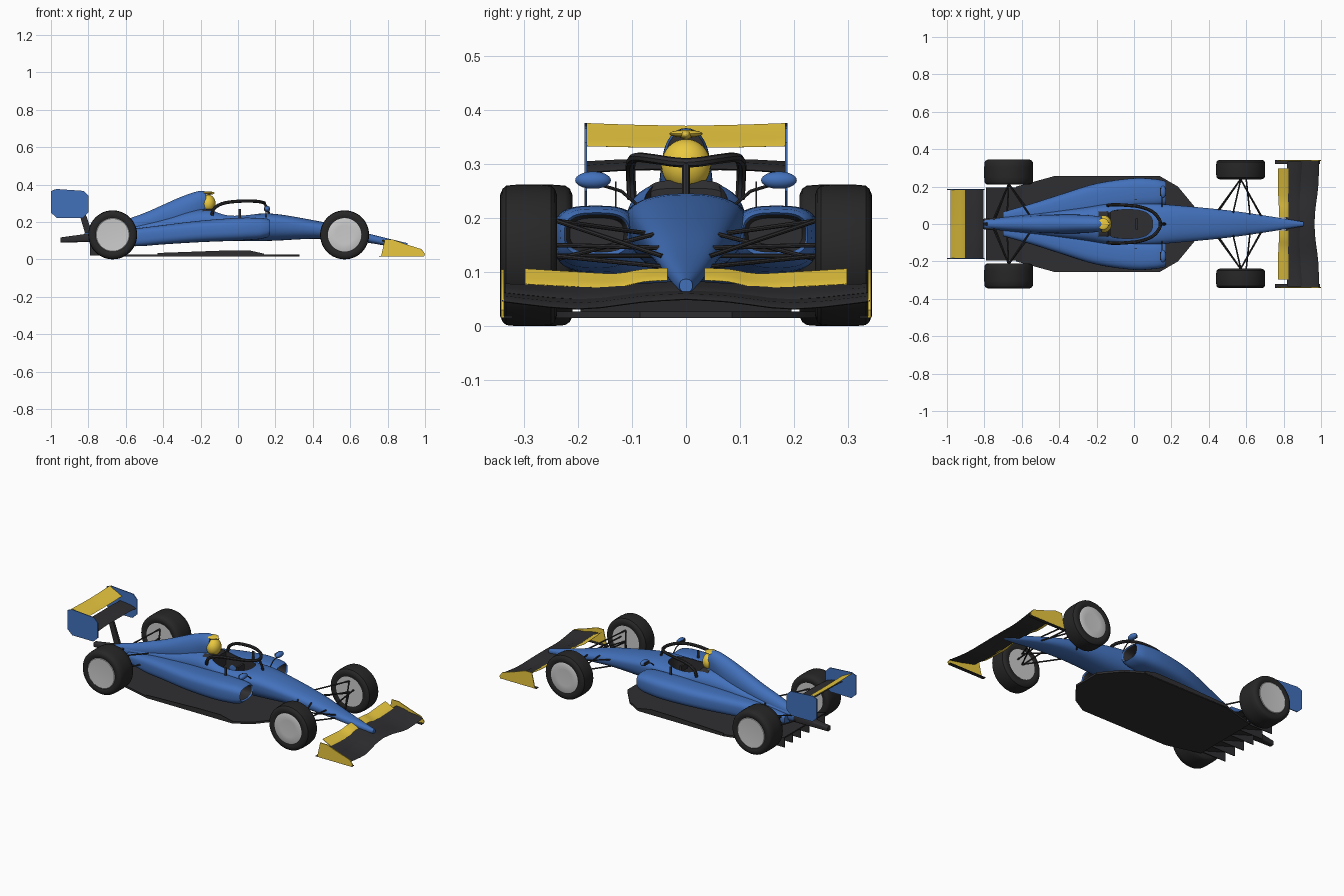
import bpy, bmesh, math
from mathutils import Vector

if "Cube" in bpy.data.objects:
    bpy.data.objects.remove(bpy.data.objects["Cube"])


def material(name, rgb):
    m = bpy.data.materials.new(name)
    m.diffuse_color = (*rgb, 1)
    m.use_nodes = True
    m.node_tree.nodes["Principled BSDF"].inputs["Base Color"].default_value = m.diffuse_color
    return m


BLUE = material("blue_paint", (0.055, 0.165, 0.5))
YELLOW = material("yellow_paint", (0.82, 0.58, 0.05))
DARK = material("carbon", (0.028, 0.028, 0.031))
RUBBER = material("rubber", (0.02, 0.02, 0.021))


def loft(name, rings, mats, dark_from=None, caps=(0, 0)):
    """Skin closed rings of equal length; caps give end material slots."""
    bm = bmesh.new()
    vs = [[bm.verts.new(p) for p in r] for r in rings]
    n = len(rings[0])
    for k in range(len(vs) - 1):
        for i in range(n):
            f = bm.faces.new((vs[k][i], vs[k][(i + 1) % n], vs[k + 1][(i + 1) % n], vs[k + 1][i]))
            f.material_index = 1 if dark_from is not None and k < dark_from else 0
    for r, slot in ((vs[0], caps[0]), (vs[-1], caps[1])):
        bm.faces.new(r).material_index = slot
    bmesh.ops.recalc_face_normals(bm, faces=bm.faces[:])
    me = bpy.data.meshes.new(name)
    bm.to_mesh(me)
    bm.free()
    for m in mats:
        me.materials.append(m)
    ob = bpy.data.objects.new(name, me)
    bpy.context.collection.objects.link(ob)
    return ob


def smooth(st, k=4):
    """Catmull-Rom resampling of station tuples."""
    out = []
    for i in range(len(st) - 1):
        a, b, c, d = st[max(i - 1, 0)], st[i], st[i + 1], st[min(i + 2, len(st) - 1)]
        for j in range(k):
            t = j / k
            out.append(tuple(0.5 * (2 * q + (r - p) * t + (2 * p - 5 * q + 4 * r - s) * t * t
                                    + (3 * q - p - 3 * r + s) * t ** 3)
                             for p, q, r, s in zip(a, b, c, d)))
    return out + [st[-1]]


def unit_ring(e, n=36):
    f = lambda v: math.copysign(abs(v) ** (2 / e), v)
    return [(f(math.cos(2 * math.pi * i / n)), f(math.sin(2 * math.pi * i / n))) for i in range(n)]


def section(s, e=2.4, side=1):
    """Ring across x from (x, centre y, half width, bottom, middle, top)."""
    x, yc, w, zb, zc, zt = s
    return [Vector((x, side * (yc + w * u), zc + v * ((zt - zc) if v > 0 else (zc - zb))))
            for u, v in unit_ring(e)]


def plate(name, pts, y0, y1, mat):
    return loft(name, [[(x, y, z) for x, z in pts] for y in (y0, y1)], [mat])


def slab(name, pts, z0, z1, mat):
    return loft(name, [[(x, y, z) for x, y in pts] for z in (z0, z1)], [mat])


def box(name, c, size, mat):
    x, y, z = (v / 2 for v in size)
    return slab(name, [(c[0] + a * x, c[1] + b * y) for a, b in ((-1, -1), (1, -1), (1, 1), (-1, 1))],
                c[2] - z, c[2] + z, mat)


def ball(name, c, r, mat):
    rings = []
    for k in range(1, 16):
        a = math.pi * k / 16
        rings.append([(c[0] + r[0] * math.sin(a) * u, c[1] + r[1] * math.sin(a) * v,
                       c[2] - r[2] * math.cos(a)) for u, v in unit_ring(2, 28)])
    return loft(name, rings, [mat])


def tube(name, pts, r, mat):
    cu = bpy.data.curves.new(name, 'CURVE')
    cu.dimensions, cu.bevel_depth, cu.bevel_resolution, cu.use_fill_caps = '3D', r, 2, True
    sp = cu.splines.new('POLY')
    sp.points.add(len(pts) - 1)
    for p, q in zip(sp.points, pts):
        p.co = (*q, 1)
    cu.materials.append(mat)
    ob = bpy.data.objects.new(name, cu)
    bpy.context.collection.objects.link(ob)


def wing(name, half, thick, mat, mirror=True):
    """Aerofoil across y from (y, leading x, z, trailing x, z)."""
    st = smooth(half, 3)
    if mirror:
        st = [(-s[0], *s[1:]) for s in reversed(st)] + st[1:]
    foil = [(0, 0), (.1, .6), (.35, 1), (.7, .6), (1, .12), (1, -.12), (.7, .1), (.35, 0), (.1, -.3)]
    rings = [[(xl + (xt - xl) * t, y, zl + (zt - zl) * t ** 1.4 + thick * h) for t, h in foil]
             for y, xl, zl, xt, zt in st]
    return loft(name, rings, [mat])


# Nose and survival cell, with cockpit opening cut out
body = smooth([(.905, 0, .012, .063, .075, .087), (.85, 0, .021, .063, .08, .1), (.7, 0, .045, .088, .113, .137),
               (.55, 0, .067, .105, .145, .178), (.4, 0, .084, .11, .17, .21), (.2, 0, .102, .1, .195, .243),
               (.08, 0, .11, .098, .2, .243), (-.05, 0, .111, .098, .2, .243), (-.15, 0, .106, .096, .2, .27),
               (-.25, 0, .09, .093, .19, .262), (-.4, 0, .07, .088, .17, .22), (-.6, 0, .047, .085, .14, .18),
               (-.8, 0, .024, .095, .12, .145)])
tub = loft("monocoque", [section(s) for s in body], [BLUE, DARK])
cut = loft("cockpit_cutter", [[(-.035 + .135 * u, .077 * v, z) for u, v in unit_ring(2.6)] for z in (.14, .4)],
           [BLUE, DARK])
for p in cut.data.polygons:
    p.material_index = 1
cut.hide_render = True
mod = tub.modifiers.new("cockpit", 'BOOLEAN')
mod.object, mod.operation, mod.solver = cut, 'DIFFERENCE', 'EXACT'

# Engine cover with dark intake, driver's helmet and cockpit fittings
cover = smooth([(-.17, 0, .037, .23, .31, .362), (-.21, 0, .044, .2, .3, .365), (-.3, 0, .05, .15, .25, .336),
                (-.4, 0, .05, .14, .22, .292), (-.5, 0, .047, .12, .19, .248), (-.6, 0, .041, .11, .16, .212),
                (-.7, 0, .032, .1, .14, .175), (-.82, 0, .018, .1, .12, .14)])
loft("engine_cover", [section(s, 2.1) for s in cover], [BLUE, DARK], caps=(1, 0))
ball("helmet", (-.16, 0, .298), (.04, .046, .048), YELLOW)
ball("roof_camera", (-.165, 0, .356), (.03, .031, .007), YELLOW)
ball("roof_camera_pod", (-.155, 0, .354), (.03, .01, .009), YELLOW)
loft("headrest", [section((x, 0, .076, .17, .22, z), 4) for x, z in ((-.19, .268), (-.14, .27), (-.125, .255))], [DARK])
box("steering_wheel", (.015, 0, .215), (.012, .06, .035), DARK)
halo = smooth([(-.14, .1, .235), (-.125, .102, .275), (-.07, .102, .302), (.03, .092, .312), (.1, .065, .31),
               (.135, .025, .304), (.14, 0, .302)])
tube("halo", halo + [(x, -y, z) for x, y, z in reversed(halo[:-1])], .009, DARK)
tube("halo_pillar", [(.14, 0, .302), (.158, 0, .27), (.168, 0, .235)], .007, DARK)

# Flat floor
edge = [(.33, .085), (.235, .2), (.14, .255), (-.43, .255), (-.63, .2), (-.79, .195)]
slab("floor", edge[:5] + [(-.63, -.2)] + [(x, -y) for x, y in reversed(edge[:4])], .015, .027, DARK)
plate("diffuser_roof", [(-.6, .015), (-.79, .075), (-.79, .083), (-.6, .027)], -.195, .195, DARK)
for i, y in enumerate((-.19, -.115, -.04, .04, .115, .19)):
    plate(f"diffuser_strake_{i}", [(-.53, .018), (-.6, .024), (-.79, .079), (-.79, .02)], y - .002, y + .002, DARK)

# Rear crash structure and rear wing
loft("crash_structure", [section(s, 4) for s in ((-.74, 0, .035, .095, .12, .147), (-.82, 0, .026, .092, .115, .135),
                                                 (-.95, 0, .016, .09, .104, .117))], [DARK])
plate("wing_pylon", [(-.775, .13), (-.815, .13), (-.865, .3), (-.835, .3)], -.007, .007, DARK)
wing("rear_main_plane", [(0, -.805, .29, -.91, .308), (.1, -.805, .29, -.91, .308), (.185, -.805, .284, -.91, .304)],
     .009, DARK)
wing("rear_flap", [(0, -.9, .33, -.98, .37), (.1, -.9, .331, -.98, .372), (.185, -.9, .333, -.98, .375)], .006, YELLOW)

# Front wing elements
wing("front_main_plane", [(0, .965, .05, .88, .066), (.08, .97, .045, .88, .062), (.2, .985, .032, .88, .05),
                          (.34, .99, .046, .89, .062)], .007, DARK)
wing("front_second_plane", [(0, .89, .066, .81, .084), (.09, .89, .058, .81, .078), (.2, .89, .05, .81, .075),
                            (.335, .9, .062, .82, .078)], .006, DARK)

tire = [(-.9, .07), (-.93, .09), (-1, .1), (-1, .112), (-.93, .123), (-.8, .129), (-.4, .131),
        (.4, .131), (.8, .129), (.93, .123), (1, .112), (1, .1), (.93, .09), (.9, .07)]
pod = [(.12, .167, .073, .108, .17, .222), (0, .165, .08, .1, .165, .222), (-.2, .137, .08, .092, .155, .207),
       (-.4, .092, .064, .08, .135, .183), (-.55, .06, .048, .07, .12, .163), (-.7, .035, .03, .085, .115, .135)]

for side, tag in ((1, "left"), (-1, "right")):
    # Sidepod with recessed dark inlet
    mouth = [(.11, .165, .05, .145, .17, .2), (.165, .165, .057, .137, .17, .206), (.172, .165, .06, .13, .17, .21),
             (.158, .166, .067, .118, .17, .217)]
    loft(f"sidepod_{tag}", [section(s, 3, side) for s in mouth + smooth(pod)], [BLUE, DARK], dark_from=1, caps=(1, 0))

    # Floor edge fence, small fins, mirrors
    plate(f"floor_fence_{tag}", [(-.43, .018), (.14, .018), (.14, .03), (.06, .048), (-.1, .046), (-.43, .034)],
          side * .253, side * .257, DARK)
    box(f"fin_{tag}", (.01, side * .13, .238), (.012, .003, .06), DARK)
    ball(f"mirror_{tag}", (.155, side * .172, .27), (.017, .033, .016), BLUE)
    box(f"mirror_glass_{tag}", (.141, side * .172, .27), (.006, .042, .017), DARK)
    tube(f"mirror_stalk_{tag}", [(.15, side * .17, .265), (.15, side * .12, .25), (.15, side * .085, .22)], .003, DARK)

    # Wheels
    for x, yc, w, end in ((.57, .291, .052, "front"), (-.67, .277, .067, "rear")):
        circ = unit_ring(2, 48)
        loft(f"tire_{end}_{tag}", [[(x + r * u, side * (yc + w * t), .131 + r * v) for u, v in circ]
                                   for t, r in tire], [RUBBER])
        rim = [(-.93, .06), (-.93, .088), (.93, .09), (.96, .087), (.93, .05), (.92, .015)]
        loft(f"rim_{end}_{tag}", [[(x + r * u, side * (yc + w * t), .131 + r * v) for u, v in circ]
                                  for t, r in rim], [])

    # Suspension arms
    arms = [((.57, .24, .195), (.45, .075, .172)), ((.57, .24, .195), (.68, .045, .13)),
            ((.57, .24, .13), (.45, .065, .13)), ((.57, .24, .13), (.68, .04, .11)),
            ((.57, .235, .125), (.53, .06, .17)), ((.6, .24, .15), (.62, .05, .145)),
            ((-.67, .215, .185), (-.56, .05, .17)), ((-.67, .215, .185), (-.74, .03, .14)),
            ((-.67, .215, .1), (-.55, .055, .12)), ((-.67, .215, .1), (-.75, .03, .11)),
            ((-.67, .215, .131), (-.68, .02, .125))]
    for i, (a, b) in enumerate(arms):
        tube(f"suspension_arm_{i}_{tag}", [(x, side * y, z) for x, y, z in (a, b)], .0042, DARK)

    # Wing flaps and endplates
    wing(f"front_flap_{tag}", [(side * .034, .825, .085, .775, .107), (side * .08, .825, .082, .775, .105),
                               (side * .13, .825, .072, .772, .097), (side * .2, .825, .073, .77, .1),
                               (side * .298, .825, .078, .77, .106)], .005, YELLOW, mirror=False)
    plate(f"front_endplate_{tag}", [(.765, .016), (.995, .016), (1, .03), (.98, .055), (.9, .08), (.83, .105), (.785, .105)],
          side * .337, side * .342, YELLOW)
    box(f"front_footplate_{tag}", (.875, side * .331, .017), (.24, .02, .004), DARK)
    plate(f"rear_endplate_{tag}", [(-1, .25), (-.97, .222), (-.83, .222), (-.8, .25), (-.8, .34), (-.825, .366),
                                   (-.97, .376), (-1, .365)], side * .183, side * .188, BLUE)

# Make everything mesh, drop the cutter, smooth the rounded surfaces
bpy.context.view_layer.objects.active = tub
bpy.ops.object.select_all(action='SELECT')
bpy.ops.object.convert(target='MESH')
bpy.data.objects.remove(bpy.data.objects["cockpit_cutter"])
bpy.ops.object.select_all(action='SELECT')
bpy.context.view_layer.objects.active = bpy.data.objects["monocoque"]
bpy.ops.object.shade_smooth_by_angle(angle=math.radians(35))
